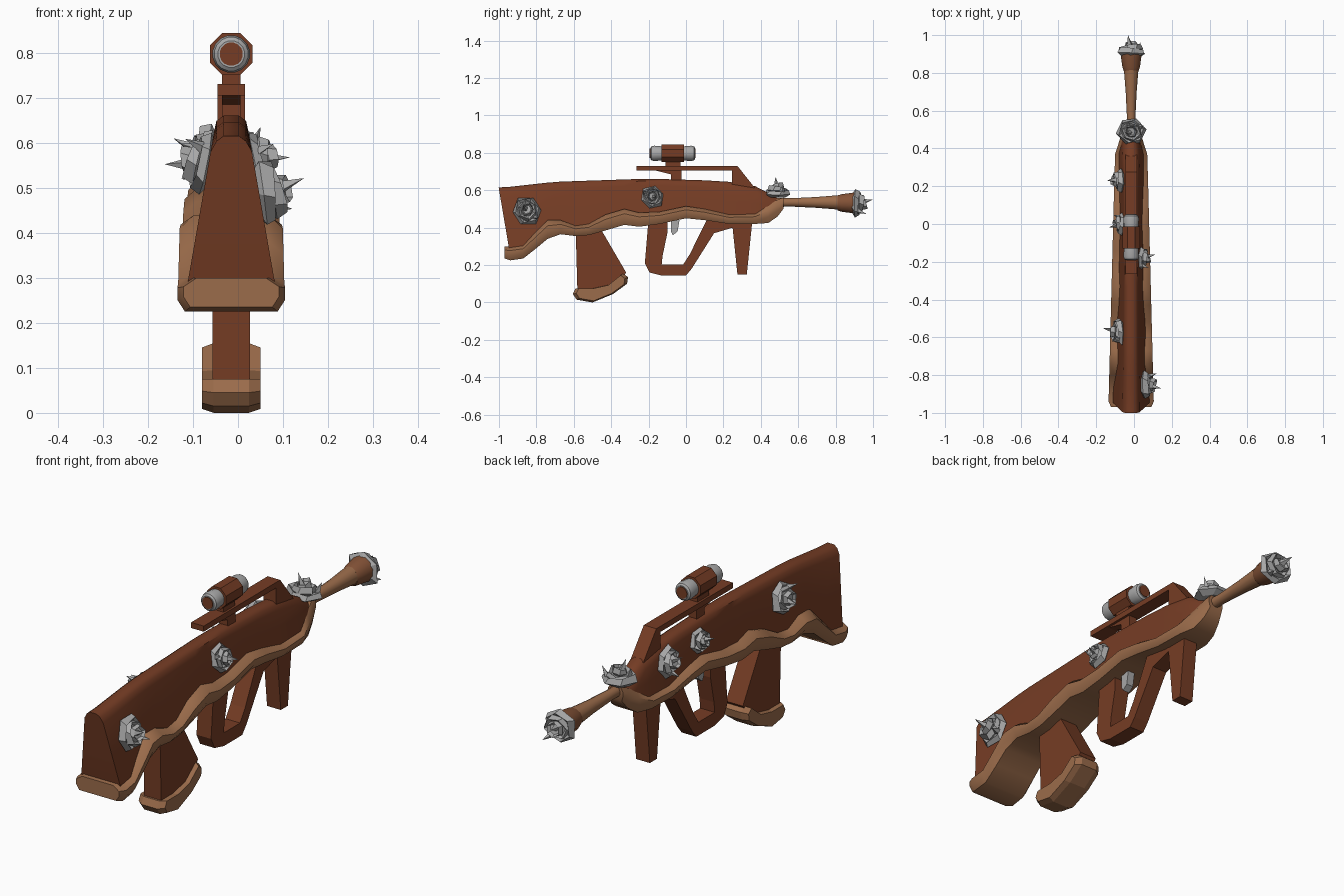
import bpy, bmesh, math
from mathutils import Matrix, Vector

cube = bpy.data.objects.get("Cube")
if cube:
    bpy.data.objects.remove(cube)

CX = -0.015  # centre line of the rifle


def material(name, rgb):
    m = bpy.data.materials.new(name)
    m.use_nodes = True
    m.diffuse_color = (*rgb, 1)
    m.node_tree.nodes["Principled BSDF"].inputs["Base Color"].default_value = (*rgb, 1)
    return m


DARK = material("dark wood", (0.18, 0.046, 0.018))
LIGHT = material("light wood", (0.33, 0.15, 0.07))
MID = material("collar wood", (0.23, 0.085, 0.038))
STEEL = material("grey metal", (0.39, 0.39, 0.39))


def finish(bm, name, mat, smooth=None):
    bmesh.ops.recalc_face_normals(bm, faces=bm.faces[:])
    mesh = bpy.data.meshes.new(name)
    bm.to_mesh(mesh)
    bm.free()
    mesh.materials.append(mat)
    ob = bpy.data.objects.new(name, mesh)
    bpy.context.collection.objects.link(ob)
    if smooth:
        bpy.ops.object.select_all(action="DESELECT")
        ob.select_set(True)
        bpy.context.view_layer.objects.active = ob
        bpy.ops.object.shade_smooth_by_angle(angle=math.radians(smooth))
    return ob


def loft(bm, rings):
    """Skin a list of equal point rings and cap both ends."""
    loops = [[bm.verts.new(p) for p in ring] for ring in rings]
    n = len(loops[0])
    for a, b in zip(loops, loops[1:]):
        for i in range(n):
            j = (i + 1) % n
            bm.faces.new((a[i], a[j], b[j], b[i]))
    bm.faces.new(loops[0][::-1])
    bm.faces.new(loops[-1])


def prism(name, profile, half, mat, inset=1.0, bevel=0.0):
    """Side profile (y, z) extruded across x; inset narrows the sides."""
    bm = bmesh.new()
    if inset < 1:
        cy = sum(p[0] for p in profile) / len(profile)
        cz = sum(p[1] for p in profile) / len(profile)
        small = [(cy + (y - cy) * inset, cz + (z - cz) * inset) for y, z in profile]
        steps = [(-half, small), (-half * 0.6, profile), (half * 0.6, profile), (half, small)]
    else:
        steps = [(-half, profile), (half, profile)]
    loft(bm, [[(CX + x, y, z) for y, z in prof] for x, prof in steps])
    if bevel:
        edges = [e for e in bm.edges if len(e.link_faces) == 2 and e.calc_face_angle() > 0.5]
        bmesh.ops.bevel(bm, geom=edges, offset=bevel, segments=1, affect="EDGES")
    return finish(bm, name, mat)


def turned(name, stations, z, mat, sides=12, smooth=35):
    """Round part along y from (y, radius) stations."""
    bm = bmesh.new()
    angles = [math.tau * (i + 0.5) / sides for i in range(sides)]
    loft(bm, [[(CX + r * math.cos(a), y, z + r * math.sin(a)) for a in angles]
              for y, r in stations])
    return finish(bm, name, mat, smooth)


# Wavy trim stations: y, top, bottom
WAVE = [(-0.97, 0.3, 0.235), (-0.94, 0.3, 0.225), (-0.87, 0.31, 0.235), (-0.8, 0.38, 0.29),
        (-0.74, 0.44, 0.34), (-0.67, 0.44, 0.365), (-0.59, 0.41, 0.355), (-0.52, 0.42, 0.36),
        (-0.43, 0.47, 0.385), (-0.33, 0.5, 0.415), (-0.25, 0.48, 0.405), (-0.14, 0.485, 0.42),
        (0, 0.515, 0.45), (0.1, 0.5, 0.44), (0.23, 0.47, 0.42), (0.37, 0.475, 0.42),
        (0.44, 0.52, 0.425), (0.49, 0.55, 0.46), (0.52, 0.56, 0.5)]


def trim_width(y):
    if y < -0.95:
        return 0.106
    if y < 0.37:
        return 0.12 - (y + 0.95) * 0.026
    return 0.085 - (y - 0.37) * 0.32


bm = bmesh.new()
rings = []
for y, top, low in WAVE:
    w, h = trim_width(y), top - low
    half = [(0.86 * w, low), (w, low + 0.35 * h), (w, low + 0.7 * h), (0.72 * w, top)]
    rings.append([(CX + x, y, z) for x, z in half] + [(CX - x, y, z) for x, z in half[::-1]])
loft(bm, rings)
finish(bm, "wavy_trim", LIGHT, 40)

# Tapered stock body, resting inside the trim
TOPS = [(-0.97, 0.615), (-0.7, 0.645), (-0.2, 0.662), (0.2, 0.65), (0.38, 0.62),
        (0.44, 0.585), (0.5, 0.55)]


def body_top(y):
    for (a, za), (b, zb) in zip(TOPS, TOPS[1:]):
        if y <= b:
            return za + (zb - za) * (y - a) / (b - a)
    return TOPS[-1][1]


def body_half(z):
    return 0.095 - (z - 0.3) * 0.175


bm = bmesh.new()
rings = []
for y, top, low in WAVE[:-1]:
    zt, zb = body_top(y), low + 0.4 * (top - low)
    f = 1 if y < 0.4 else 1 - (y - 0.4) * 4
    half = [(body_half(zb), zb)]
    half += [(body_half(z), z) for z in (zb + (zt - zb) * 0.5, zt - 0.035)]
    half += [(0.033, zt - 0.012), (0.017, zt)]
    ring = [(x * f, z) for x, z in half] + [(-x * f, z) for x, z in half[::-1]]
    lean = 1 if y < -0.95 else 0
    rings.append([(CX + x, y - lean * ((z - 0.27) * 0.17 - 0.027), z) for x, z in ring])
loft(bm, rings)
finish(bm, "stock_body", DARK, 40)

# Magazine and its moulded foot
prism("magazine", [(-0.59, 0.4), (-0.46, 0.4), (-0.32, 0.16), (-0.36, 0.1), (-0.58, 0.04)],
      0.042, DARK, bevel=0.008)
prism("magazine_foot", [(-0.605, 0.045), (-0.585, 0.015), (-0.5, 0), (-0.39, 0.045),
                        (-0.315, 0.1), (-0.31, 0.135), (-0.335, 0.155), (-0.41, 0.095),
                        (-0.5, 0.075), (-0.59, 0.075)], 0.065, LIGHT, inset=0.88)

# Grip with guard, trigger, and fore grip
prism("grip_guard", [(-0.2, 0.45), (-0.22, 0.21), (-0.195, 0.16), (-0.13, 0.144), (0, 0.144),
                     (0.03, 0.18), (0.15, 0.37), (0.25, 0.4), (0.25, 0.44), (0.11, 0.44),
                     (0.02, 0.257), (-0.015, 0.203), (-0.13, 0.203), (-0.125, 0.25),
                     (-0.1, 0.37), (-0.1, 0.45)], 0.036, DARK)
prism("trigger", [(-0.08, 0.44), (-0.035, 0.44), (-0.045, 0.38), (-0.07, 0.36), (-0.08, 0.38)],
      0.017, STEEL)
prism("fore_grip", [(0.245, 0.44), (0.355, 0.44), (0.325, 0.15), (0.275, 0.15)],
      0.034, DARK, bevel=0.005)

# Sight rail and mounts
prism("sight_rail", [(-0.265, 0.705), (-0.265, 0.73), (0.275, 0.73), (0.37, 0.61),
                     (0.245, 0.61), (0.245, 0.705)], 0.031, DARK)
prism("rail_post", [(-0.17, 0.707), (-0.08, 0.685), (-0.08, 0.64), (-0.025, 0.64),
                    (-0.025, 0.707)], 0.02, DARK)
prism("scope_post", [(-0.11, 0.725), (-0.11, 0.765), (-0.03, 0.765), (-0.03, 0.725)],
      0.021, DARK)

# Scope: eight-sided block, metal ends, dark lenses
SCOPE_Z = 0.797
turned("scope_block", [(-0.13, 0.051), (-0.012, 0.051)], SCOPE_Z, DARK, 8)
for name, inner, d in (("scope_rear", -0.125, -1), ("scope_front", -0.017, 1)):
    turned(name + "_ring", [(inner, 0.038), (inner + d * 0.045, 0.042), (inner + d * 0.06, 0.038),
                            (inner + d * 0.066, 0.03)], SCOPE_Z, STEEL, 16)
    turned(name + "_lens", [(inner + d * 0.06, 0.026), (inner + d * 0.069, 0.026)],
           SCOPE_Z, DARK, 16)

# Flared barrel and collar
turned("barrel", [(0.46, 0.026), (0.56, 0.023), (0.7, 0.03), (0.83, 0.041)], 0.535, LIGHT)
turned("barrel_collar", [(0.81, 0.041), (0.83, 0.048), (0.9, 0.058)], 0.532, MID)


# Metal roses: nested twisted cups with thorny petal tips
def rose(name, pos, normal, radius, spin=0.0):
    bm = bmesh.new()
    sides = 6
    for k, (r, z0, h) in enumerate([(1, 0, 0.55), (0.74, 0.25, 0.5), (0.45, 0.45, 0.5)]):
        rings = []
        for s, t in ((0.6, 0), (1, 0.45), (0.84, 1), (0.62, 0.7)):
            ring = []
            for i in range(sides):
                a = math.tau * i / sides + 0.5 * k + 0.3 * t
                wob = 1 + 0.07 * math.cos(2 * a + k)
                lift = 0.12 * math.cos(a - 2 * k) * t
                ring.append((r * s * wob * math.cos(a), r * s * wob * math.sin(a),
                             z0 + h * t + lift))
            rings.append(ring)
        loft(bm, rings)
    for a, r, z, tip in ((0.6, 0.12, 0.75, (0.3, 0.15, 1.45)), (3.6, 0.66, 0.4, (-0.85, -0.4, 0.98))):
        c = Vector((r * math.cos(a), r * math.sin(a), z))
        base = [bm.verts.new(c + Vector((math.cos(b), math.sin(b), 0)) * 0.2)
                for b in (0, math.tau / 4, math.tau / 2, math.tau * 3 / 4)]
        top = bm.verts.new(tip)
        bm.faces.new(base[::-1])
        for i in range(4):
            bm.faces.new((base[i], base[(i + 1) % 4], top))
    turn = Vector(normal).to_track_quat("Z", "Y").to_matrix().to_4x4()
    bm.transform(Matrix.Translation(pos) @ turn @ Matrix.Rotation(spin, 4, "Z")
                 @ Matrix.Scale(radius, 4))
    finish(bm, name, STEEL)


for name, side, y, z, radius in (("left_rear_rose", 1, -0.85, 0.485, 0.08),
                                 ("left_middle_rose", 1, -0.18, 0.56, 0.064),
                                 ("right_front_rose", -1, 0.23, 0.57, 0.068),
                                 ("right_middle_rose", -1, 0, 0.575, 0.058),
                                 ("right_rear_rose", -1, -0.57, 0.55, 0.074)):
    rose(name, (CX + side * (body_half(z) - 0.012), y, z), (side, 0, 0.18), radius, y * 5)
rose("top_rose", (CX, 0.49, 0.56), (0, 0, 1), 0.077)
rose("muzzle_rose", (CX, 0.885, 0.53), (0, 1, 0), 0.08, 0.4)
